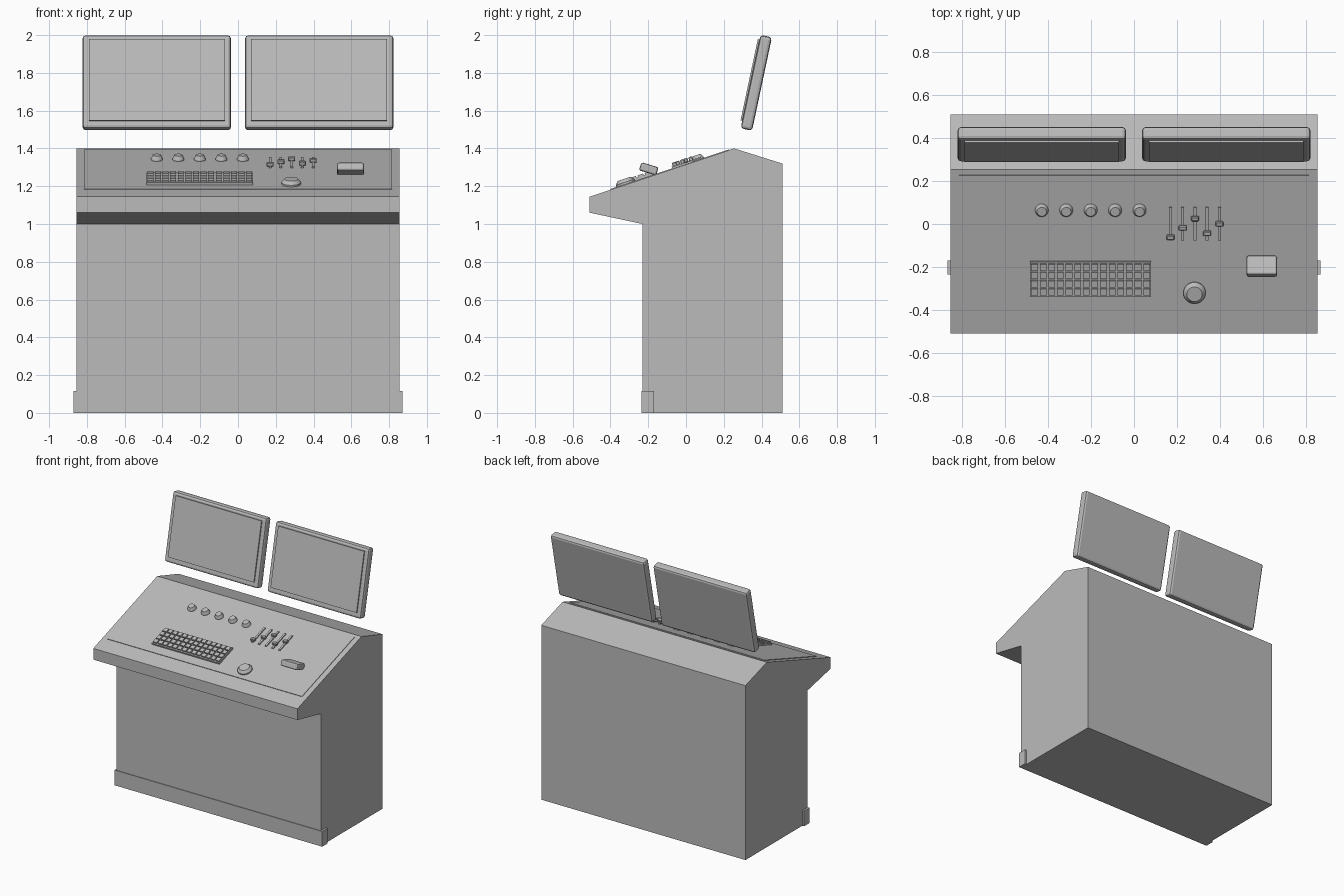
import bpy, bmesh, math
from mathutils import Matrix, Vector

if "Cube" in bpy.data.objects:
    bpy.data.objects.remove(bpy.data.objects["Cube"])

gray = bpy.data.materials.new("plain gray")
gray.diffuse_color = (0.5, 0.5, 0.5, 1)
gray.use_nodes = True
gray.node_tree.nodes["Principled BSDF"].inputs["Base Color"].default_value = gray.diffuse_color

SLOPE = math.atan2(0.255, 0.765)
NORMAL = Vector((0, -math.sin(SLOPE), math.cos(SLOPE)))


def finish(name, bm, loc=(0, 0, 0), tilt=0.0, bevel=0.0, segments=2):
    bmesh.ops.recalc_face_normals(bm, faces=bm.faces)
    me = bpy.data.meshes.new(name)
    bm.to_mesh(me)
    bm.free()
    me.materials.append(gray)
    ob = bpy.data.objects.new(name, me)
    bpy.context.collection.objects.link(ob)
    ob.location = loc
    ob.rotation_euler = (tilt, 0, 0)
    if bevel:
        mod = ob.modifiers.new("bevel", 'BEVEL')
        mod.width = bevel
        mod.segments = segments
    return ob


def add_box(bm, size, center=(0, 0, 0)):
    m = Matrix.Translation(center) @ Matrix.Diagonal((*size, 1))
    bmesh.ops.create_cube(bm, size=1, matrix=m)


def box(name, size, loc, tilt=0.0, bevel=0.0, segments=2):
    bm = bmesh.new()
    add_box(bm, size)
    return finish(name, bm, loc, tilt, bevel, segments)


def on_desk(x, y, lift):
    """Point above the sloping desk surface."""
    return Vector((x, y, 1.145 + (y + 0.51) * math.tan(SLOPE))) + NORMAL * lift


def turned(name, profile, loc, sides=24):
    """Round control lathed from (radius, height) points, seated on the slope."""
    bm = bmesh.new()
    rings = [[bm.verts.new((r * math.cos(2 * math.pi * i / sides),
                            r * math.sin(2 * math.pi * i / sides), h))
              for i in range(sides)] for r, h in profile]
    for a, b in zip(rings, rings[1:]):
        for i in range(sides):
            j = (i + 1) % sides
            bm.faces.new((a[i], a[j], b[j], b[i]))
    bm.faces.new(rings[0])
    bm.faces.new(rings[-1])
    return finish(name, bm, loc, SLOPE)


# Console body: side profile extruded across the width
profile = [(-0.23, 0), (0.51, 0), (0.51, 1.32), (0.255, 1.40),
           (-0.51, 1.145), (-0.51, 1.06), (-0.23, 1.0)]
bm = bmesh.new()
face = bm.faces.new([bm.verts.new((-0.855, y, z)) for y, z in profile])
ext = bmesh.ops.extrude_face_region(bm, geom=[face])
bmesh.ops.translate(bm, vec=(1.71, 0, 0),
                    verts=[v for v in ext["geom"] if isinstance(v, bmesh.types.BMVert)])
finish("console_body", bm)

# Kick plate around the front foot
box("kick_plate", (1.74, 0.065, 0.115), (0, -0.2025, 0.0575))

# Thin control panel on the slope
box("control_panel", (1.63, 0.66, 0.006), on_desk(0, -0.085, 0.001), SLOPE)

# Two tilted monitors with raised screens
LEAN = math.radians(-12)
for side, label in ((-1, "left"), (1, "right")):
    center = Vector((side * 0.43, 0.372, 1.7475))
    box(label + "_monitor", (0.785, 0.062, 0.506), center, LEAN, 0.016)
    front = Matrix.Rotation(LEAN, 3, 'X') @ Vector((0, -0.034, 0.008))
    box(label + "_screen", (0.72, 0.012, 0.44), center + front, LEAN)

# Keyboard tray and its grid of keys
box("keyboard_base", (0.565, 0.172, 0.012), on_desk(-0.2025, -0.253, 0.010), SLOPE)
bm = bmesh.new()
for col in range(14):
    for row in range(4):
        add_box(bm, (0.031, 0.032, 0.01), ((col - 6.5) * 0.0402, (row - 1.5) * 0.0405, 0))
finish("keyboard_keys", bm, on_desk(-0.2025, -0.253, 0.021), SLOPE)

# Row of rotary knobs
for i in range(5):
    turned("knob_%d" % (i + 1), [(0.031, 0), (0.031, 0.007), (0.022, 0.027)],
           on_desk(-0.43 + i * 0.114, 0.066, 0.003))

# Faders: a track and a handle each
for i, y in enumerate((-0.055, -0.012, 0.032, -0.037, 0.007)):
    x = 0.17 + i * 0.057
    box("fader_track_%d" % (i + 1), (0.014, 0.162, 0.008), on_desk(x, 0.005, 0.010), SLOPE)
    box("fader_handle_%d" % (i + 1), (0.037, 0.022, 0.022), on_desk(x, y, 0.021), SLOPE, 0.004, 1)

# Large dial
turned("dial", [(0.052, 0), (0.052, 0.010), (0.036, 0.028)], on_desk(0.282, -0.318, 0.003), 32)

# Small tilted handset block
box("handset", (0.142, 0.095, 0.045), (0.596, -0.197, 1.292), math.radians(-17), 0.01)
